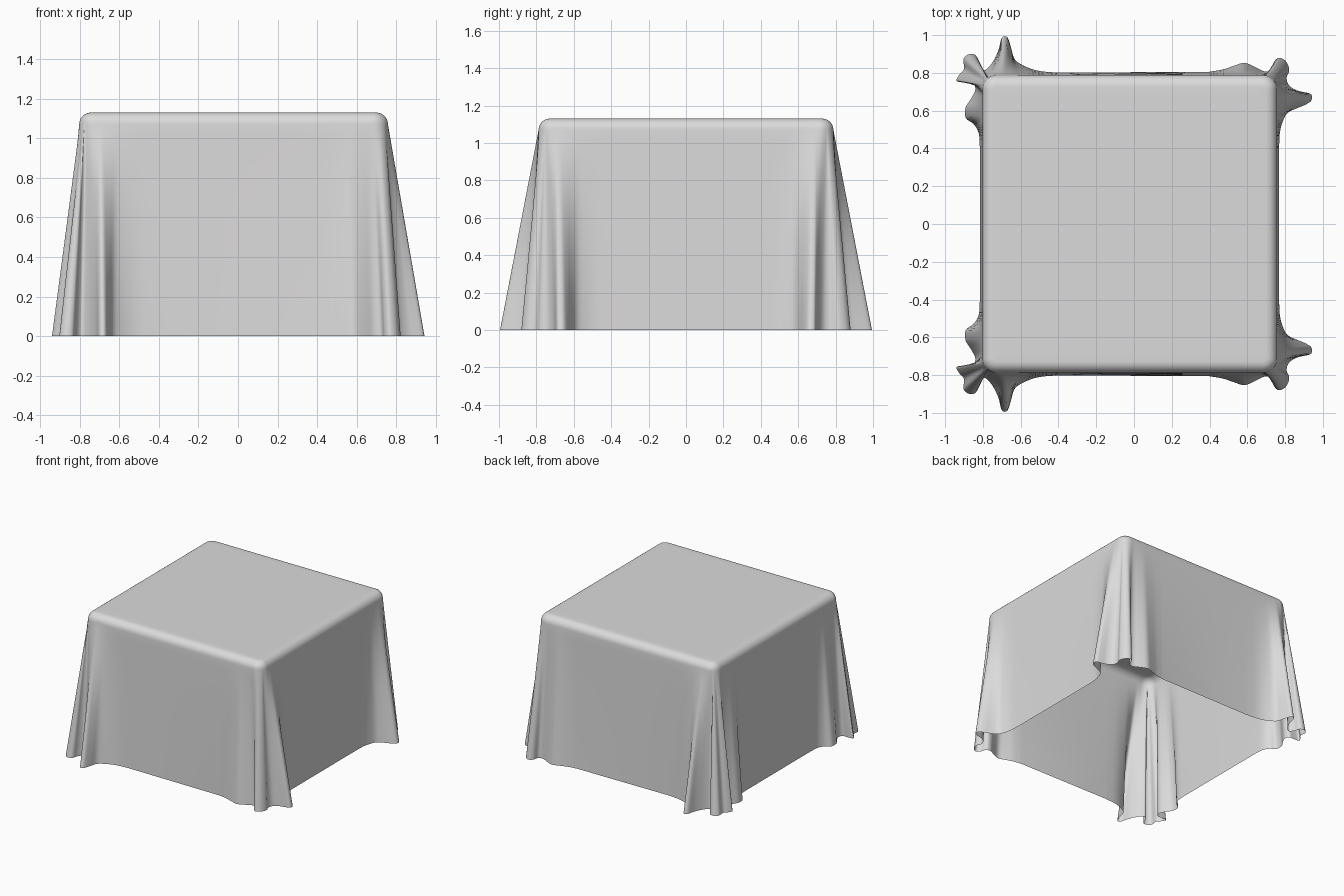
import bpy, bmesh, math
from mathutils import Vector

if "Cube" in bpy.data.objects:
    bpy.data.objects.remove(bpy.data.objects["Cube"])

TOP, FIL, RAD, S0 = 1.13, 0.06, 0.075, 0.4   # height, edge fillet, plan corner radius, start of corner zone
HY = 0.788                                   # half depth of the table top

# Hem outlines of the two corner zones (y > 0), from the side round to the back
right_hem = [(.768, .40), (.772, .48), (.785, .535), (.81, .585), (.86, .612), (.90, .628), (.938, .652),
             (.938, .686), (.90, .698), (.86, .708), (.82, .735), (.808, .775), (.822, .815), (.805, .86),
             (.77, .88), (.742, .86), (.728, .815), (.69, .808), (.64, .832), (.585, .853), (.53, .838),
             (.47, .818), (.40, .806)]
left_hem = [(-.816, .40), (-.822, .48), (-.85, .53), (-.89, .56), (-.892, .615), (-.865, .66), (-.84, .71),
            (-.855, .75), (-.90, .752), (-.94, .757), (-.925, .79), (-.90, .82), (-.902, .875), (-.87, .90),
            (-.835, .89), (-.82, .845), (-.79, .815), (-.75, .855), (-.718, .92), (-.70, .985), (-.67, .988),
            (-.65, .93), (-.63, .87), (-.57, .832), (-.50, .81), (-.40, .801)]


def spline(points, n=4):
    """Smooth curve through the points."""
    p = [Vector(q) for q in points]
    p = [2 * p[0] - p[1]] + p + [2 * p[-1] - p[-2]]
    out = []
    for i in range(1, len(p) - 2):
        a, b, c, d = p[i - 1:i + 3]
        for k in range(n):
            t = k / n
            out.append(0.5 * (2 * b + (c - a) * t + (2 * a - 5 * b + 4 * c - d) * t * t
                              + (3 * b - a - 3 * c + d) * t ** 3))
    return out + [p[-2]]


def corner(v, hx, inset):
    """Point at fraction v along a rounded table corner, from side to back."""
    sx = math.copysign(1, hx)
    la, lb, arc = HY - RAD - S0, abs(hx) - RAD - S0, RAD * math.pi / 2
    d = v * (la + lb + arc)
    rad = max(RAD - inset, 0.012)
    cx, cy = abs(hx) - inset - rad, HY - inset - rad
    if d < la:
        x, y = abs(hx) - inset, S0 + (cy - S0) * d / la
    elif d < la + arc:
        a = (d - la) / RAD
        x, y = cx + rad * math.cos(a), cy + rad * math.sin(a)
    else:
        x, y = cx + (S0 - cx) * (d - la - arc) / lb, HY - inset
    return Vector((sx * x, y))


def zone(hem, hx):
    """Hem points of one corner zone with the fraction of the table edge they hang from."""
    pts = spline(hem)
    s = [0]
    for a, b in zip(pts, pts[1:]):
        s.append(s[-1] + (b - a).length)
    length = HY + abs(hx) - 2 * RAD - 2 * S0 + RAD * math.pi / 2
    power = s[-1] / length
    res = []
    for p, d in zip(pts, s):
        u = 2 * d / s[-1] - 1
        res.append((p, 0.5 + 0.5 * math.copysign(abs(u) ** power, u), hx))
    return res


right, left = zone(right_hem, 0.758), zone(left_hem, -0.803)
half = right + left[::-1]
loop = [(q, 1) for q in half] + [(q, -1) for q in half[::-1]]

# Rows: (height, share of hem shape, inset)
zf = TOP - FIL
rows = [(zf * k / 20, 1 - k / 20, 0) for k in range(21)]
for k in range(1, 8):
    a = math.pi / 2 * k / 7
    rows.append((zf + FIL * math.sin(a), 0, FIL * (1 - math.cos(a))))
rows.append((TOP, 0, FIL + 0.04))

bm = bmesh.new()
rings = []
for z, w, inset in rows:
    ring = []
    for (p, v, hx), sy in loop:
        q = corner(v, hx, inset).lerp(p, w)
        ring.append(bm.verts.new((q.x, q.y * sy, z)))
    rings.append(ring)
n = len(loop)
for a, b in zip(rings, rings[1:]):
    for i in range(n):
        j = (i + 1) % n
        bm.faces.new((a[i], a[j], b[j], b[i]))
bm.faces.new(rings[-1])                      # flat table top

mesh = bpy.data.meshes.new("tablecloth")
bm.to_mesh(mesh)
bm.free()
cloth = bpy.data.objects.new("tablecloth", mesh)
bpy.context.collection.objects.link(cloth)
for f in mesh.polygons:
    f.use_smooth = True

mat = bpy.data.materials.new("light grey cloth")
mat.diffuse_color = (0.72, 0.71, 0.71, 1)
mat.use_nodes = True
mat.node_tree.nodes["Principled BSDF"].inputs["Base Color"].default_value = mat.diffuse_color
mesh.materials.append(mat)
